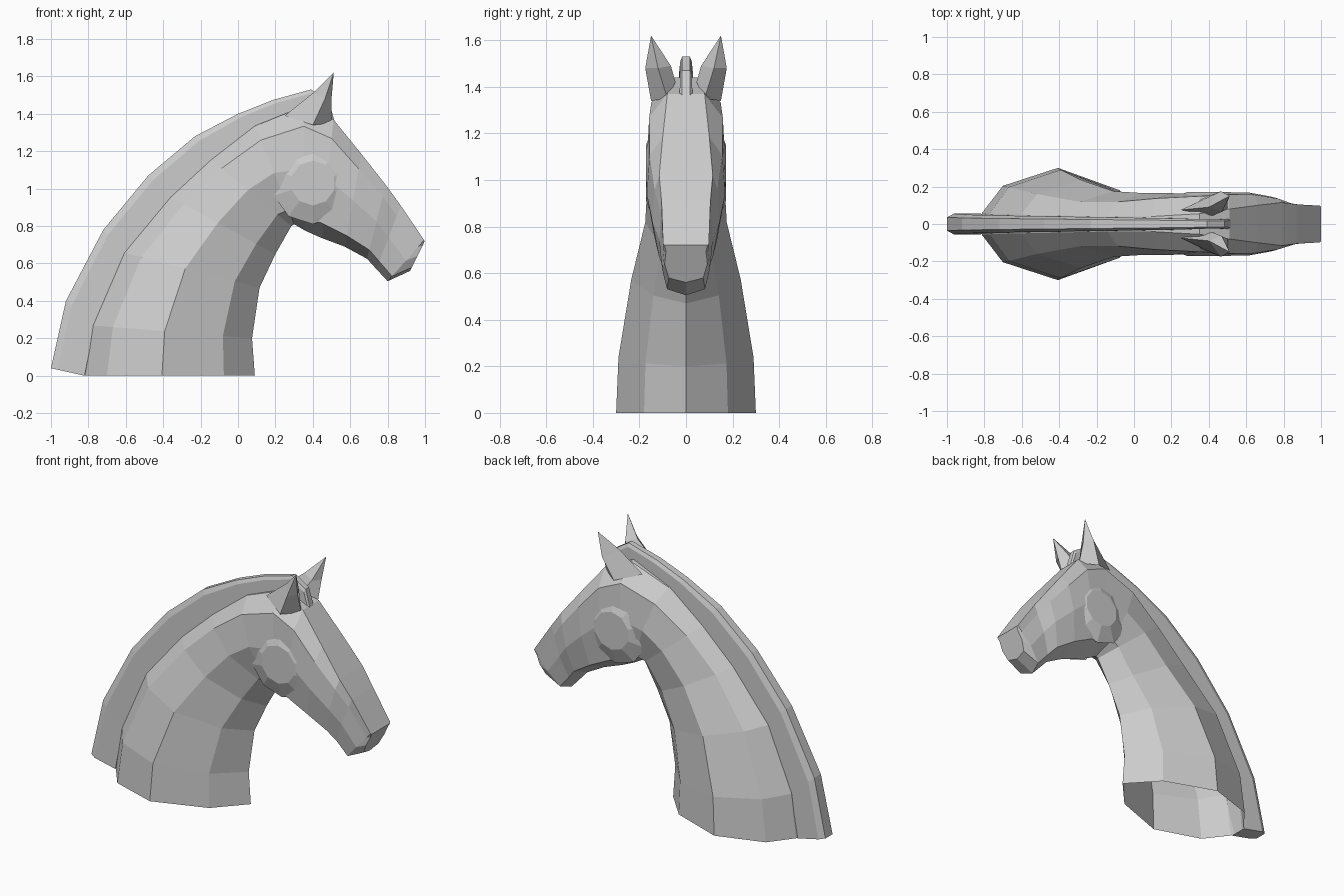
import bpy, bmesh, math
from mathutils import Matrix, Vector

if "Cube" in bpy.data.objects:
    bpy.data.objects.remove(bpy.data.objects["Cube"])


def make_object(name, bm):
    bmesh.ops.recalc_face_normals(bm, faces=bm.faces)
    me = bpy.data.meshes.new(name)
    bm.to_mesh(me)
    bm.free()
    ob = bpy.data.objects.new(name, me)
    bpy.context.collection.objects.link(ob)
    return ob


def loft(name, rings, cap_start=False, cap_end=False):
    bm = bmesh.new()
    vr = [[bm.verts.new(p) for p in r] for r in rings]
    n = len(vr[0])
    for a, b in zip(vr, vr[1:]):
        for i in range(n):
            j = (i + 1) % n
            bm.faces.new((a[i], a[j], b[j], b[i]))
    if cap_start:
        bm.faces.new(vr[0])
    if cap_end:
        bm.faces.new(vr[-1])
    return make_object(name, bm)


# Head and neck: cross-sections from crest to throat, blending neck shape to head shape
NECK = [(0, 0), (.02, 0), (.14, .68), (.46, 1), (.82, .6), (1, 0)]
HEAD = [(0, 0), (0, 0), (.16, .93), (.5, 1), (.88, .8), (1, 0)]


def section(cx, cz, tx, tz, width, ridge, k):
    half = []
    for i, ((t0, w0), (t1, w1)) in enumerate(zip(NECK, HEAD)):
        t = t0 + (t1 - t0) * k
        y = ridge if i == 1 else width * (w0 + (w1 - w0) * k)
        half.append((cx + (tx - cx) * t, y, cz + (tz - cz) * t))
    return half + [(x, -y, z) for x, y, z in half[-2:0:-1]]


# crest x, z, throat x, z, half width, ridge half width, neck/head blend
neck = [
    (-.83, 0, .09, 0, .30, .06, 0),
    (-.79, .27, .075, .20, .29, .055, 0),
    (-.62, .66, .115, .47, .235, .05, 0),
    (-.37, .96, .20, .65, .175, .045, 0),
    (-.15, 1.16, .285, .80, .165, .04, .15),
    (.09, 1.34, .30, .81, .165, .04, .6),
]
head = [
    (.35, 1.44, .36, .775, .16, .055, 1),
    (.51, 1.37, .45, .735, .17, .08, 1),
    (.66, 1.185, .57, .69, .168, .10, 1),
    (.79, 1.02, .69, .625, .145, .115, 1),
    (.87, .91, .74, .57, .115, .105, 1),
    (.995, .725, .80, .505, .102, .098, 1),
    (.999, .72, .92, .56, .092, .092, 1),
]
loft("head_and_neck", [section(*r) for r in neck + head], cap_end=True)

# Mane and forelock: bevelled ridge strip; outer x, z, root x, z, half width
mane = [
    (-1.0, .04, -.82, 0, .055),
    (-.92, .40, -.77, .26, .05),
    (-.72, .78, -.60, .64, .045),
    (-.48, 1.07, -.36, .94, .041),
    (-.23, 1.28, -.13, 1.15, .037),
    (0, 1.40, .10, 1.32, .033),
    (.19, 1.475, .26, 1.39, .03),
    (.39, 1.53, .37, 1.42, .025),
    (.485, 1.47, .45, 1.38, .025),
    (.515, 1.365, .48, 1.34, .028),
]


def mane_ring(ox, oz, rx, rz, w):
    o, r = Vector((ox, 0, oz)), Vector((rx, 0, rz))
    m = o.lerp(r, .2)
    half = [(o.x, .65 * w, o.z), (m.x, w, m.z), (r.x, w, r.z)]
    return half + [(x, -y, z) for x, y, z in reversed(half)]


loft("mane", [mane_ring(*r) for r in mane], True, True)

# Ears and cheeks, one per side
ear_base = [(.25, .075, 1.39), (.40, .15, 1.34), (.50, .08, 1.35), (.42, .045, 1.42)]
ear_mid = [(.40, .09, 1.51), (.465, .175, 1.48), (.50, .12, 1.48), (.47, .065, 1.49)]
ear_tip = [(.512, .15, 1.62)] * 4
for side, s in (("left", 1), ("right", -1)):
    ear = loft("ear_" + side,
               [[(x, y * s, z) for x, y, z in r] for r in (ear_base, ear_mid, ear_tip)])
    bm = bmesh.new()
    bm.from_mesh(ear.data)
    bmesh.ops.remove_doubles(bm, verts=bm.verts, dist=.0005)
    bmesh.ops.recalc_face_normals(bm, faces=bm.faces)
    bm.to_mesh(ear.data)
    bm.free()

    bm = bmesh.new()
    place = Matrix.Translation((.40, s * .152, 1.03)) @ Matrix.Rotation(-s * math.pi / 2, 4, 'X')
    bmesh.ops.create_cone(bm, cap_ends=True, segments=10, radius1=.22, radius2=.12,
                          depth=.04, matrix=place)
    make_object("cheek_" + side, bm)
